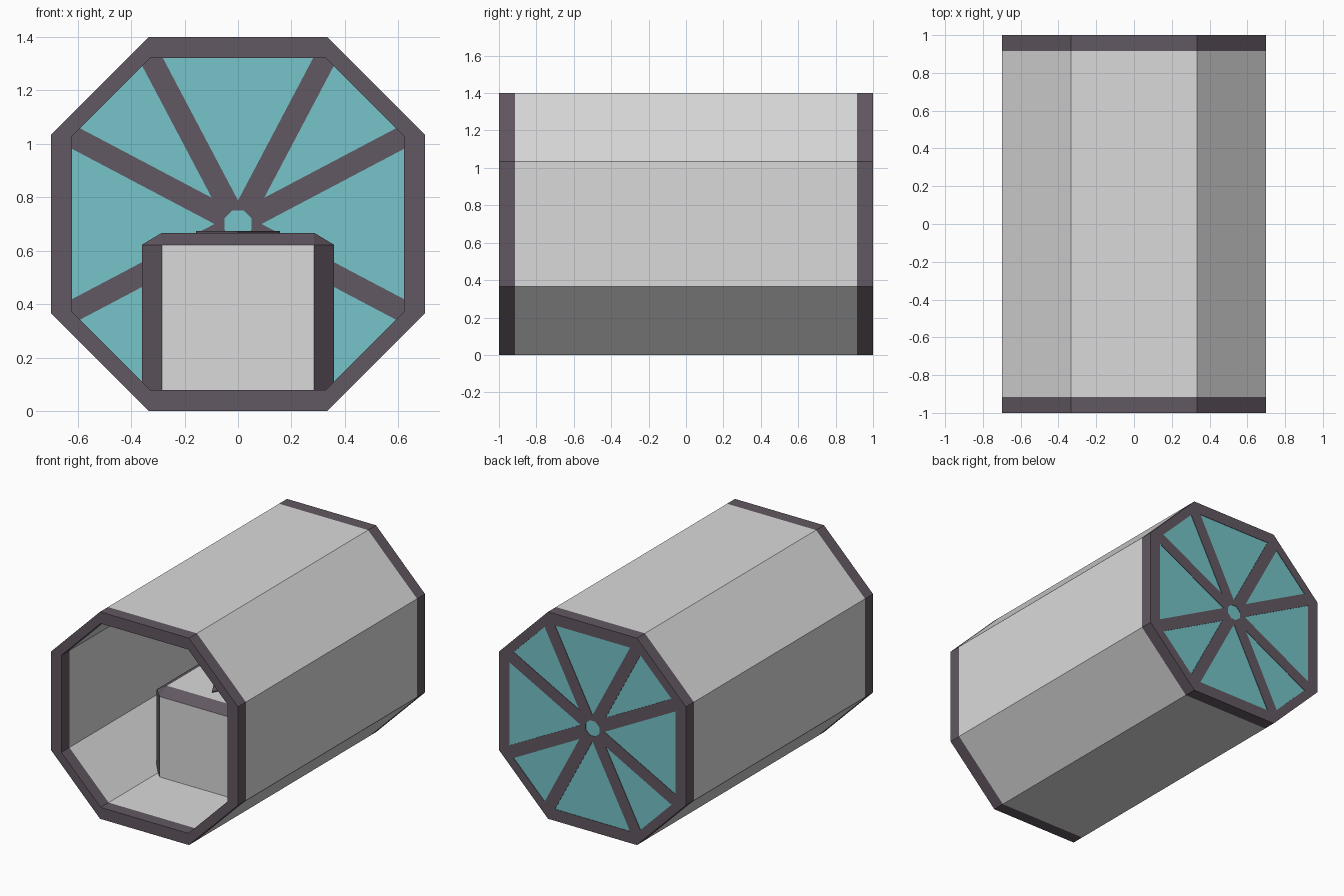
import bpy, bmesh, math
from mathutils import Matrix, Vector

if "Cube" in bpy.data.objects:
    bpy.data.objects.remove(bpy.data.objects["Cube"])


def material(name, rgb):
    m = bpy.data.materials.new(name)
    m.diffuse_color = (*rgb, 1)
    m.use_nodes = True
    m.node_tree.nodes["Principled BSDF"].inputs["Base Color"].default_value = m.diffuse_color
    return m


GREY = material("light grey", (0.70, 0.70, 0.70))
PURPLE = material("dark purple grey", (0.122, 0.098, 0.122))
TEAL = material("teal", (0.18, 0.55, 0.58))
CZ = 0.7            # height of the tunnel axis
CORNER = 0.333      # half length of the flat octagon sides
OUTER, INNER, RIM = 0.7, 0.622, 0.085


def finish(name, bm, *mats):
    bmesh.ops.recalc_face_normals(bm, faces=bm.faces)
    me = bpy.data.meshes.new(name)
    bm.to_mesh(me)
    bm.free()
    for m in mats:
        me.materials.append(m)
    ob = bpy.data.objects.new(name, me)
    bpy.context.collection.objects.link(ob)
    return ob


def octagon(r, c):
    return [(c, r), (r, c), (r, -c), (c, -r), (-c, -r), (-r, -c), (-r, c), (-c, r)]


def tube(name, outer, inner, y0, y1, mat, caps=True):
    # walls between two outlines, run along y
    bm = bmesh.new()
    loops = [[bm.verts.new((x, y, CZ + z)) for x, z in pts]
             for pts, y in ((outer, y0), (outer, y1), (inner, y1), (inner, y0))]
    n = len(outer)
    for k in range(4):
        if k in (1, 3) and not caps:
            continue
        a, b = loops[k], loops[(k + 1) % 4]
        for i in range(n):
            j = (i + 1) % n
            bm.faces.new((a[i], a[j], b[j], b[i]))
    return finish(name, bm, mat)


def prism(name, pts, depth, mat, to_world):
    # flat outline extruded by depth, then placed by a function
    bm = bmesh.new()
    lo = [bm.verts.new(to_world(p[0], p[1], depth[0])) for p in pts]
    hi = [bm.verts.new(to_world(p[0], p[1], depth[1])) for p in pts]
    bm.faces.new(lo)
    bm.faces.new(hi)
    for i in range(len(pts)):
        j = (i + 1) % len(pts)
        bm.faces.new((lo[i], lo[j], hi[j], hi[i]))
    return finish(name, bm, mat)


def upright(a, b, d):
    return (a, d, CZ + b)


# Tunnel shell with a dark rim at each end
out, inn = octagon(OUTER, CORNER), octagon(INNER, 0.328)
tube("tunnel_shell", out, inn, -1 + RIM, 1 - RIM, GREY, caps=False)
tube("front_rim", out, inn, -1, -1 + RIM, PURPLE)
tube("back_rim", out, inn, 1 - RIM, 1, PURPLE)

# Back window: pane, hub ring and eight spokes to the corners
prism("back_pane", inn, (0.988, 0.997), TEAL, upright)


def ring(r):
    return [(r * math.cos(i * math.pi / 4 + math.pi / 8),
             r * math.sin(i * math.pi / 4 + math.pi / 8)) for i in range(8)]


tube("window_hub", ring(0.09), ring(0.055), 0.985, 1.0, PURPLE)
for i, (x, z) in enumerate(inn):
    d = Vector((x, z)).normalized()
    s = Vector((-d.y, d.x)) * 0.041
    pts = [d * 0.06 - s, d * 0.73 - s, d * 0.73 + s, d * 0.06 + s]
    prism(f"window_spoke_{i + 1}", pts, (0.985, 1.0), PURPLE, upright)

# Block standing inside, with dark bevelled corners and top edges
bm = bmesh.new()
W, L, B = 0.36, 0.43, 0.075
for sx in (-1, 1):
    for sy in (-1, 1):
        for z in (0.078, 0.622):
            bm.verts.new((sx * W, sy * (L - B), z))
            bm.verts.new((sx * (W - B), sy * L, z))
        bm.verts.new((sx * (W - B), sy * (L - B), 0.667))
bmesh.ops.convex_hull(bm, input=bm.verts)
bmesh.ops.dissolve_limit(bm, angle_limit=0.02, verts=bm.verts, edges=bm.edges)
bm.normal_update()
for f in bm.faces:
    f.material_index = 0 if max(abs(c) for c in f.normal) > 0.99 else 1
finish("inner_block", bm, GREY, PURPLE)

# Thin dark marking on top of the block
prism("block_top_plate", [(0, -0.28), (0.157, 0), (0, 0.28), (-0.157, 0)],
      (0.666, 0.673), PURPLE, lambda a, b, d: (a, b, d))
